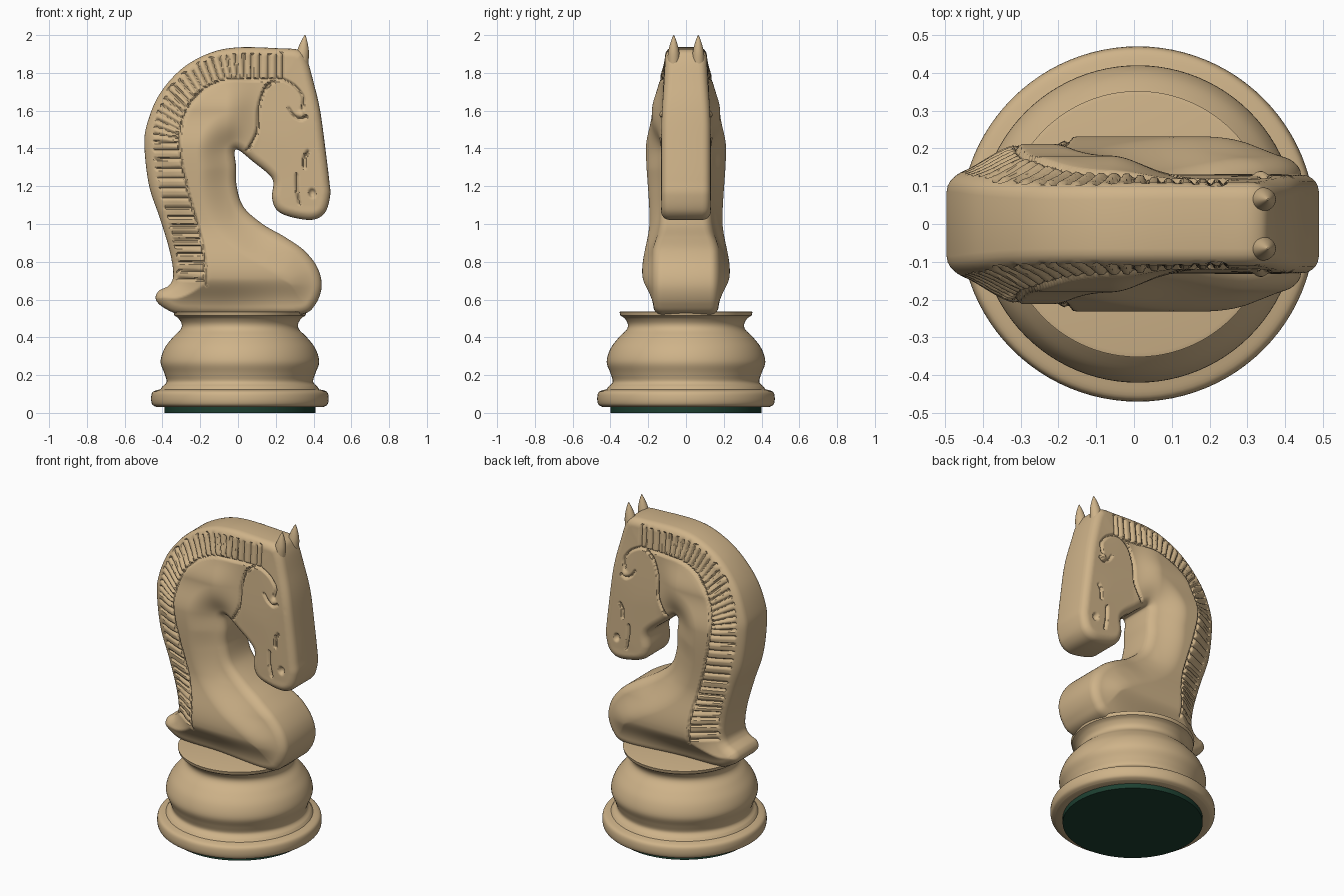
import bpy, math
from mathutils import Vector, kdtree
from mathutils.geometry import delaunay_2d_cdt

if "Cube" in bpy.data.objects:
    bpy.data.objects.remove(bpy.data.objects["Cube"])


def material(name, rgb):
    m = bpy.data.materials.new(name)
    m.diffuse_color = (*rgb, 1)
    m.use_nodes = True
    m.node_tree.nodes["Principled BSDF"].inputs["Base Color"].default_value = m.diffuse_color
    return m


WOOD = material("wood", (0.62, 0.45, 0.25))
FELT = material("green_felt", (0.012, 0.05, 0.03))


def add_mesh(name, verts, faces, mat, angle=40):
    me = bpy.data.meshes.new(name)
    me.from_pydata(verts, [], faces)
    me.materials.append(mat)
    ob = bpy.data.objects.new(name, me)
    bpy.context.collection.objects.link(ob)
    bpy.ops.object.select_all(action='DESELECT')
    ob.select_set(True)
    bpy.context.view_layer.objects.active = ob
    bpy.ops.object.shade_smooth_by_angle(angle=math.radians(angle))
    return ob


def spline(pts, steps, closed=False):
    """Catmull-Rom curve through 2D points."""
    p = [Vector(q) for q in pts]
    n = len(p)
    out = []
    for i in range(n if closed else n - 1):
        if closed:
            a, b, c, d = (p[(i + k) % n] for k in (-1, 0, 1, 2))
        else:
            a, b, c, d = p[max(i - 1, 0)], p[i], p[i + 1], p[min(i + 2, n - 1)]
        for s in range(steps):
            t = s / steps
            out.append(0.5 * (2 * b + (c - a) * t + (2 * a - 5 * b + 4 * c - d) * t * t
                              + (3 * b - a - 3 * c + d) * t ** 3))
    return out if closed else out + [p[-1]]


def lathe(name, profile, mat, seg=96, centre=(0, 0), sx=1, lean=0):
    """Spin (r, z) points about z; sx widens in x, lean shears x with height."""
    verts, z0 = [], profile[0][1]
    for r, z in profile:
        for k in range(seg):
            a = 2 * math.pi * k / seg
            verts.append((centre[0] + sx * r * math.cos(a) + lean * (z - z0),
                          centre[1] + r * math.sin(a), z))
    faces = [(j * seg + k, j * seg + (k + 1) % seg, (j + 1) * seg + (k + 1) % seg, (j + 1) * seg + k)
             for j in range(len(profile) - 1) for k in range(seg)]
    faces += [tuple(range(seg))[::-1], tuple(range(len(verts) - seg, len(verts)))]
    return add_mesh(name, verts, faces, mat)


def smooth(a, b, x):
    t = min(max((x - a) / (b - a), 0), 1)
    return t * t * (3 - 2 * t)


def lerp_table(tab, z):
    for (z0, w0), (z1, w1) in zip(tab, tab[1:]):
        if z <= z1:
            return w0 + (w1 - w0) * smooth(z0, z1, z)
    return tab[-1][1]


def make_kd(pts):
    kd = kdtree.KDTree(len(pts))
    for i, p in enumerate(pts):
        kd.insert((p[0], p[1], 0), i)
    kd.balance()
    return kd


# Turned base and felt pad
waist = spline([(0.41, 0.14), (0.388, 0.165), (0.4, 0.21), (0.42, 0.27), (0.4, 0.34), (0.355, 0.4),
                (0.315, 0.44), (0.308, 0.47), (0.325, 0.5), (0.347, 0.515)], 5)
rim = spline([(0.44, 0.03), (0.464, 0.045), (0.47, 0.08), (0.46, 0.112), (0.42, 0.125)], 5)
lathe("turned_base", [(0.39, 0.03)] + [tuple(p) for p in rim + waist] + [(0.352, 0.535), (0.34, 0.538)],
      WOOD, centre=(0.01, 0))
lathe("felt_pad", [(0.4, 0), (0.4, 0.032)], FELT, centre=(0.01, 0))

# Side silhouette of the horse, counter-clockwise in x, z
OUTLINE = [(-0.3, 0.522), (-0.1, 0.515), (0.15, 0.515), (0.34, 0.522), (0.41, 0.575), (0.443, 0.67),
           (0.42, 0.77), (0.35, 0.86), (0.25, 0.93), (0.13, 1.0), (0.03, 1.09), (-0.007, 1.2),
           (-0.01, 1.3), (-0.018, 1.38), (0.005, 1.39), (0.08, 1.33), (0.16, 1.265), (0.187, 1.22),
           (0.18, 1.14), (0.205, 1.075), (0.27, 1.04), (0.39, 1.022), (0.46, 1.06), (0.488, 1.15),
           (0.483, 1.23), (0.465, 1.38), (0.435, 1.6), (0.4, 1.75), (0.365, 1.87), (0.325, 1.92),
           (0.22, 1.93), (0.0, 1.935), (-0.15, 1.905), (-0.3, 1.82), (-0.42, 1.68), (-0.484, 1.52),
           (-0.495, 1.4), (-0.47, 1.2), (-0.41, 1.02), (-0.36, 0.85), (-0.343, 0.73), (-0.365, 0.675),
           (-0.42, 0.645), (-0.435, 0.6), (-0.39, 0.555)]
edge = spline(OUTLINE, 10, True)
dense = spline(OUTLINE, 50, True)


def inward(curve, i):
    t = (curve[(i + 1) % len(curve)] - curve[i - 1]).normalized()
    return Vector((-t.y, t.x))


edge_kd = make_kd(dense)
normals = [inward(dense, i) for i in range(len(dense))]


def depth(p):
    co, i, d = edge_kd.find((p[0], p[1], 0))
    return d if (p - dense[i]).dot(normals[i]) > 0 else -d


# Carved lines: mane strands, mane edge, cheek, eye socket, mouth, nose
outer = spline([(-0.31, 0.69), (-0.32, 0.85), (-0.355, 1.0), (-0.41, 1.2), (-0.44, 1.4), (-0.425, 1.56),
                (-0.36, 1.71), (-0.24, 1.83), (-0.09, 1.885), (0.08, 1.895), (0.24, 1.895)], 20)
inner = spline([(-0.17, 0.68), (-0.18, 0.85), (-0.215, 1.0), (-0.27, 1.2), (-0.31, 1.4), (-0.305, 1.5),
                (-0.265, 1.62), (-0.18, 1.715), (-0.06, 1.765), (0.08, 1.765), (0.24, 1.765)], 20)
carve = list(inner)
for i in range(4, 201, 5):
    carve += [inner[i].lerp(outer[i], 0.08 + 0.92 * s / 24) for s in range(25)]
for pts in ([(0.05, 1.39), (0.1, 1.49), (0.11, 1.62), (0.145, 1.72), (0.2, 1.765)],
            [(0.24, 1.765), (0.3, 1.73), (0.345, 1.67), (0.34, 1.61)],
            [(0.27, 1.61), (0.295, 1.575), (0.33, 1.555), (0.36, 1.57)],
            [(0.31, 1.26), (0.312, 1.18), (0.325, 1.11)],
            [(0.37, 1.385), (0.352, 1.35), (0.35, 1.3)]):
    carve += spline(pts, 24)
carve_kd = make_kd(carve)

WIDTH = [(0.5, 0.18), (0.75, 0.232), (1.02, 0.193), (1.4, 0.212), (1.6, 0.18), (1.78, 0.14), (1.93, 0.115)]


def half_width(p):
    x, z = p
    d = max(depth(p), 0)
    head = smooth(-0.06, 0.12, x) * smooth(0.98, 1.1, z)
    rim_w = 0.13 - 0.02 * smooth(1.5, 1.9, z) + 0.04 * smooth(-0.1, 0.3, x) * (1 - smooth(0.85, 1.05, z))
    full = lerp_table(WIDTH, z)
    full += (0.132 - 0.015 * smooth(1.4, 1.9, z) - full) * head
    w = rim_w + (full - rim_w) * smooth(0.0, 0.2, d)
    r = 0.045
    if d < r:
        w -= r - math.sqrt(r * r - (r - d) ** 2)
    g = carve_kd.find((x, z, 0))[2]
    w -= 0.014 * (1 - smooth(0.002, 0.011, g))
    w -= 0.02 * (1 - smooth(0.008, 0.024, math.hypot(x - 0.393, (z - 1.163) * 0.8)))
    return w + 0.012 * (1 - smooth(0.005, 0.026, math.hypot(x - 0.335, z - 1.58)))


# Horse body: triangulated silhouette, inflated to both sides
pts = list(edge)
for off in (0.003, 0.009, 0.018, 0.03):
    for i in range(len(edge)):
        q = edge[i] + inward(edge, i) * off
        if depth(q) > off * 0.93:
            pts.append(q)
STEP = 0.0075
for i in range(int(1.0 / STEP) + 1):
    for j in range(int(1.45 / STEP) + 1):
        q = Vector((-0.5 + i * STEP, 0.5 + j * STEP))
        if depth(q) > 0.036:
            pts.append(q)
n_edge = len(edge)
flat, _, tris, *_ = delaunay_2d_cdt(pts, [(i, (i + 1) % n_edge) for i in range(n_edge)],
                                    [list(range(n_edge))], 1, 1e-6)
n = len(flat)
hw = [half_width(p) for p in flat]
verts = [(p.x, -w, p.y) for p, w in zip(flat, hw)] + [(p.x, w, p.y) for p, w in zip(flat, hw)]
faces, directed = [], set()
for t in tris:
    a, b, c = t
    if (flat[b] - flat[a]).cross(flat[c] - flat[a]) < 0:
        a, c = c, a
    faces += [(a, b, c), (c + n, b + n, a + n)]
    directed |= {(a, b), (b, c), (c, a)}
faces += [(b, a, a + n, b + n) for a, b in directed if (b, a) not in directed]
add_mesh("horse_body", verts, faces, WOOD, 50)

# Ears
for side, name in ((-1, "ear_front"), (1, "ear_back")):
    ear = spline([(0.034, 1.85), (0.031, 1.9), (0.023, 1.94), (0.011, 1.978), (0.002, 2.0)], 4)
    lathe(name, [tuple(p) for p in ear], WOOD, 24, (0.335, side * 0.065), 1.1, 0.13)
